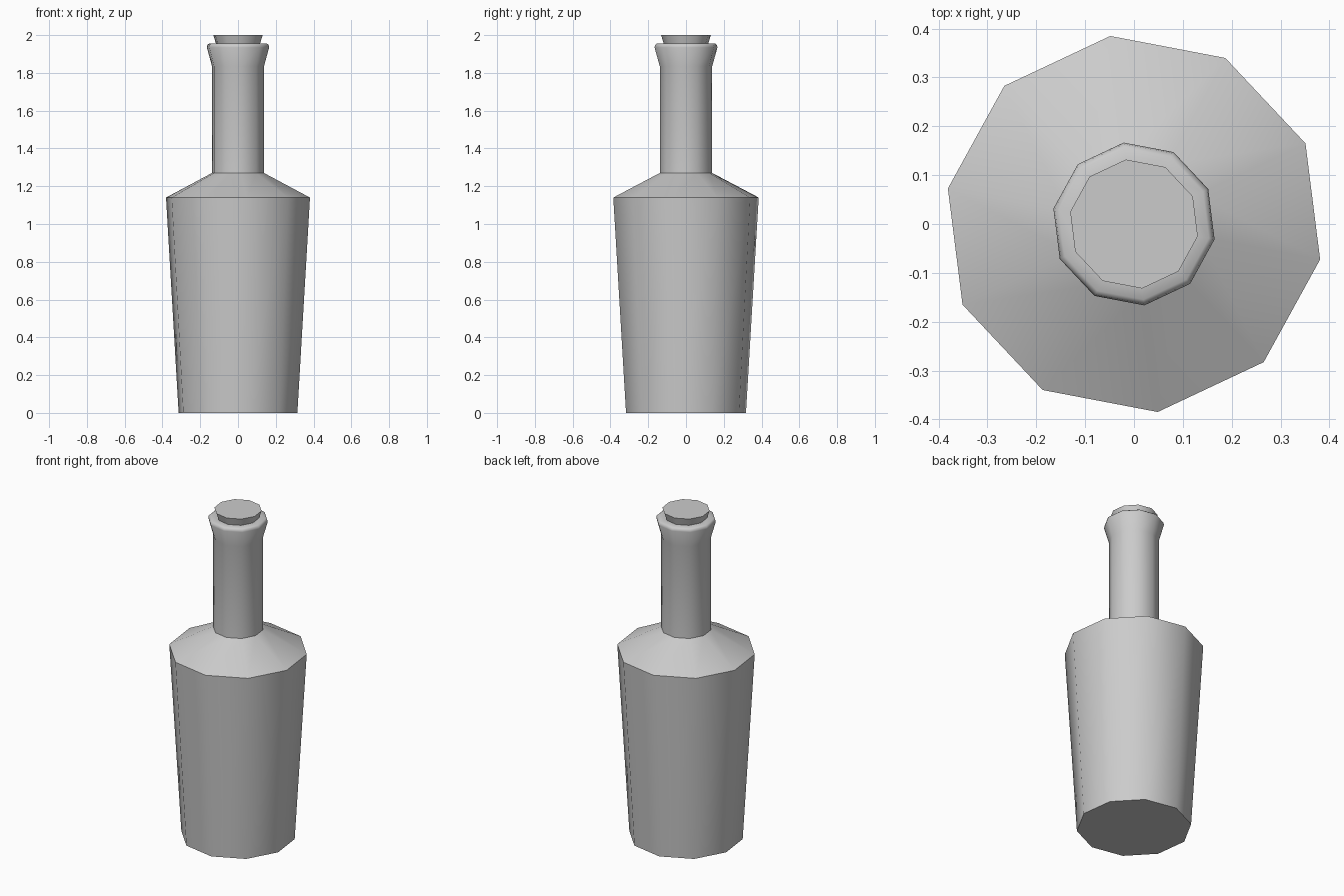
import bpy, bmesh, math

if "Cube" in bpy.data.objects:
    bpy.data.objects.remove(bpy.data.objects["Cube"])

SIDES = 10
OFFSET = math.radians(25.2)


def lathe(name, profile):
    """Turn a (radius, z) profile into a closed ten-sided solid."""
    bm = bmesh.new()
    rings = []
    for r, z in profile:
        rings.append([bm.verts.new((r * math.cos(OFFSET + i * math.tau / SIDES),
                                    r * math.sin(OFFSET + i * math.tau / SIDES), z))
                      for i in range(SIDES)])
    for a, b in zip(rings, rings[1:]):
        for i in range(SIDES):
            j = (i + 1) % SIDES
            bm.faces.new((a[i], a[j], b[j], b[i]))
    bm.faces.new(rings[0][::-1])
    bm.faces.new(rings[-1])
    mesh = bpy.data.meshes.new(name)
    bm.to_mesh(mesh)
    bm.free()
    obj = bpy.data.objects.new(name, mesh)
    bpy.context.collection.objects.link(obj)
    bpy.ops.object.select_all(action='DESELECT')
    obj.select_set(True)
    bpy.context.view_layer.objects.active = obj
    bpy.ops.object.shade_smooth_by_angle(angle=math.radians(45))
    return obj


# Bottle: tapered body, sloping shoulder, straight neck, flared lip
lathe("bottle", [(0.32, 0), (0.388, 1.14), (0.14, 1.27), (0.14, 1.835),
                 (0.168, 1.935), (0.165, 1.948), (0.156, 1.955), (0.118, 1.955)])

# Stopper: tapered plug standing in the mouth
lathe("stopper", [(0.118, 1.953), (0.133, 2.0)])
